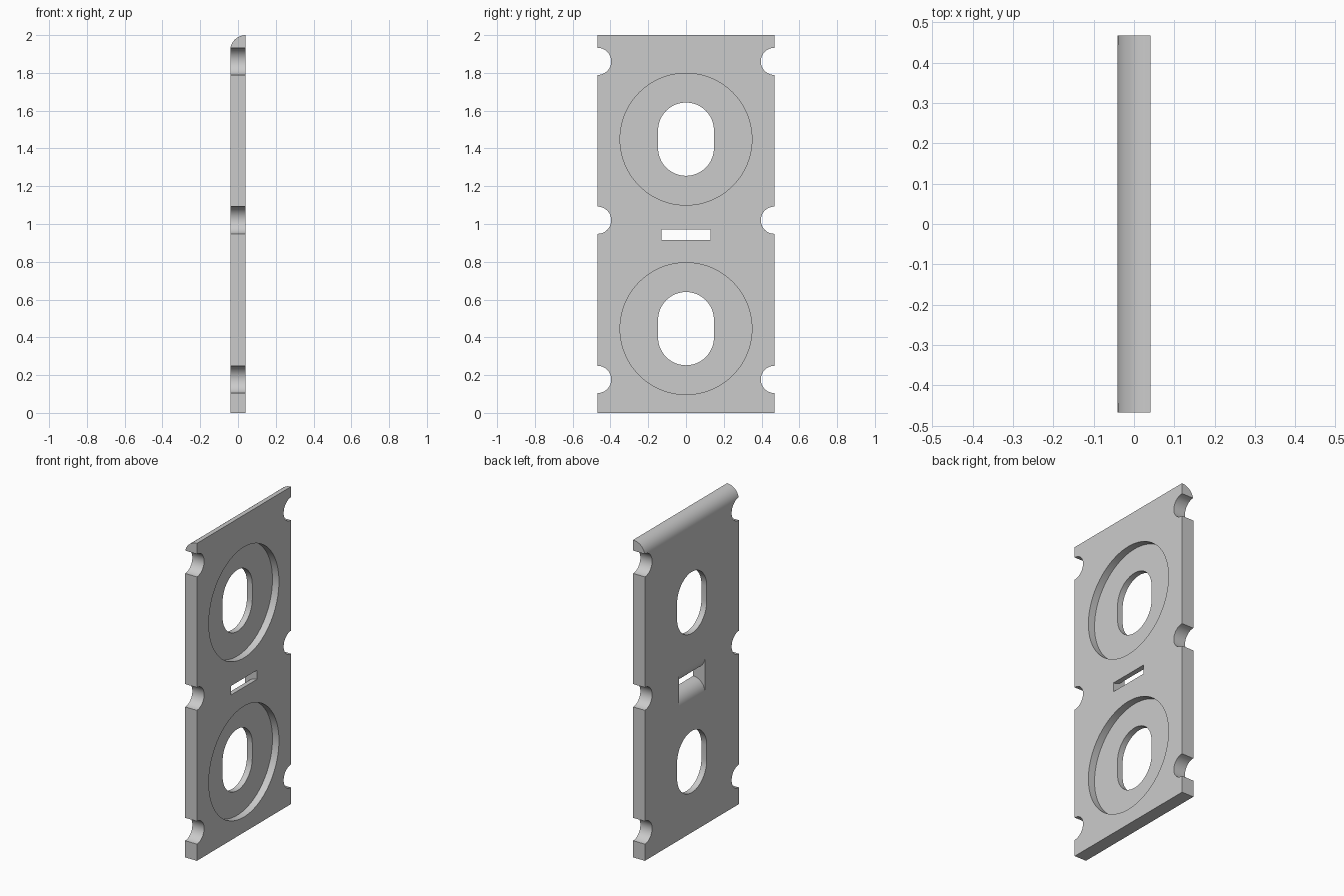
import bpy
import bmesh
from math import pi, sin, cos, radians

cube = bpy.data.objects.get("Cube")
if cube:
    bpy.data.objects.remove(cube, do_unlink=True)

HALF_T, HALF_W, HEIGHT = 0.041, 0.468, 2.0
THICK = 2 * HALF_T

grey = bpy.data.materials.new("plain grey")
grey.use_nodes = True
colour = (0.6, 0.6, 0.6, 1)
grey.diffuse_color = colour
grey.node_tree.nodes["Principled BSDF"].inputs["Base Color"].default_value = colour


def arc(cu, cv, r, start, end, steps=24):
    """Points along an arc, angles in degrees."""
    angles = [radians(start + (end - start) * i / steps) for i in range(steps + 1)]
    return [(cu + r * cos(a), cv + r * sin(a)) for a in angles]


def prism(name, outline, axis, lo, hi):
    """Extrude an outline along x (outline in y, z) or along y (outline in x, z)."""
    bm = bmesh.new()
    verts = [bm.verts.new((lo, u, v) if axis == "x" else (u, lo, v)) for u, v in outline]
    face = bm.faces.new(verts)
    new = bmesh.ops.extrude_face_region(bm, geom=[face])["geom"]
    move = (hi - lo, 0, 0) if axis == "x" else (0, hi - lo, 0)
    bmesh.ops.translate(bm, vec=move, verts=[g for g in new if isinstance(g, bmesh.types.BMVert)])
    bmesh.ops.recalc_face_normals(bm, faces=bm.faces)
    mesh = bpy.data.meshes.new(name)
    bm.to_mesh(mesh)
    bm.free()
    obj = bpy.data.objects.new(name, mesh)
    bpy.context.collection.objects.link(obj)
    return obj


def cut(target, cutter):
    """Subtract the cutter and discard it."""
    mod = target.modifiers.new("cut", "BOOLEAN")
    mod.operation = "DIFFERENCE"
    mod.solver = "EXACT"
    mod.object = cutter
    bpy.context.view_layer.objects.active = target
    bpy.ops.object.modifier_apply(modifier=mod.name)
    bpy.data.objects.remove(cutter, do_unlink=True)


# Plate with a quarter-round top edge
outline = [(-HALF_T, 0), (HALF_T, 0)] + arc(HALF_T, HEIGHT - THICK, THICK, 90, 180)
plate = prism("mounting_plate", outline, "y", -HALF_W, HALF_W)
plate.data.materials.append(grey)

# Half-round notches along both side edges
for z in (0.177, 1.02, 1.861):
    for side in (-1, 1):
        ring = arc(side * HALF_W, z, 0.072, 0, 360, 48)[:-1]
        cut(plate, prism("notch_cutter", ring, "x", -0.2, 0.2))

# Round recesses with an oblong through hole
for z in (0.446, 1.449):
    ring = arc(0, z, 0.349, 0, 360, 96)[:-1]
    cut(plate, prism("recess_cutter", ring, "x", HALF_T - 0.045, 0.2))
    oblong = arc(0, z + 0.046, 0.148, 0, 180) + arc(0, z - 0.046, 0.148, 180, 360)
    cut(plate, prism("hole_cutter", oblong, "x", -0.2, 0.2))

# Slot that flares in a smooth bell towards the rear face
low, high = 0.915, 0.972
flare = arc(HALF_T, low - THICK, THICK, 180, 90) + [(0.1, low), (0.1, high)]
flare += arc(HALF_T, high + THICK, THICK, 270, 180)
flare += [(-0.1, high + THICK), (-0.1, low - THICK)]
cut(plate, prism("slot_cutter", flare, "y", -0.13, 0.13))

# Smooth the curved walls, keep the edges crisp
bpy.ops.object.select_all(action="DESELECT")
plate.select_set(True)
bpy.context.view_layer.objects.active = plate
bpy.ops.object.shade_smooth_by_angle(angle=radians(30))
